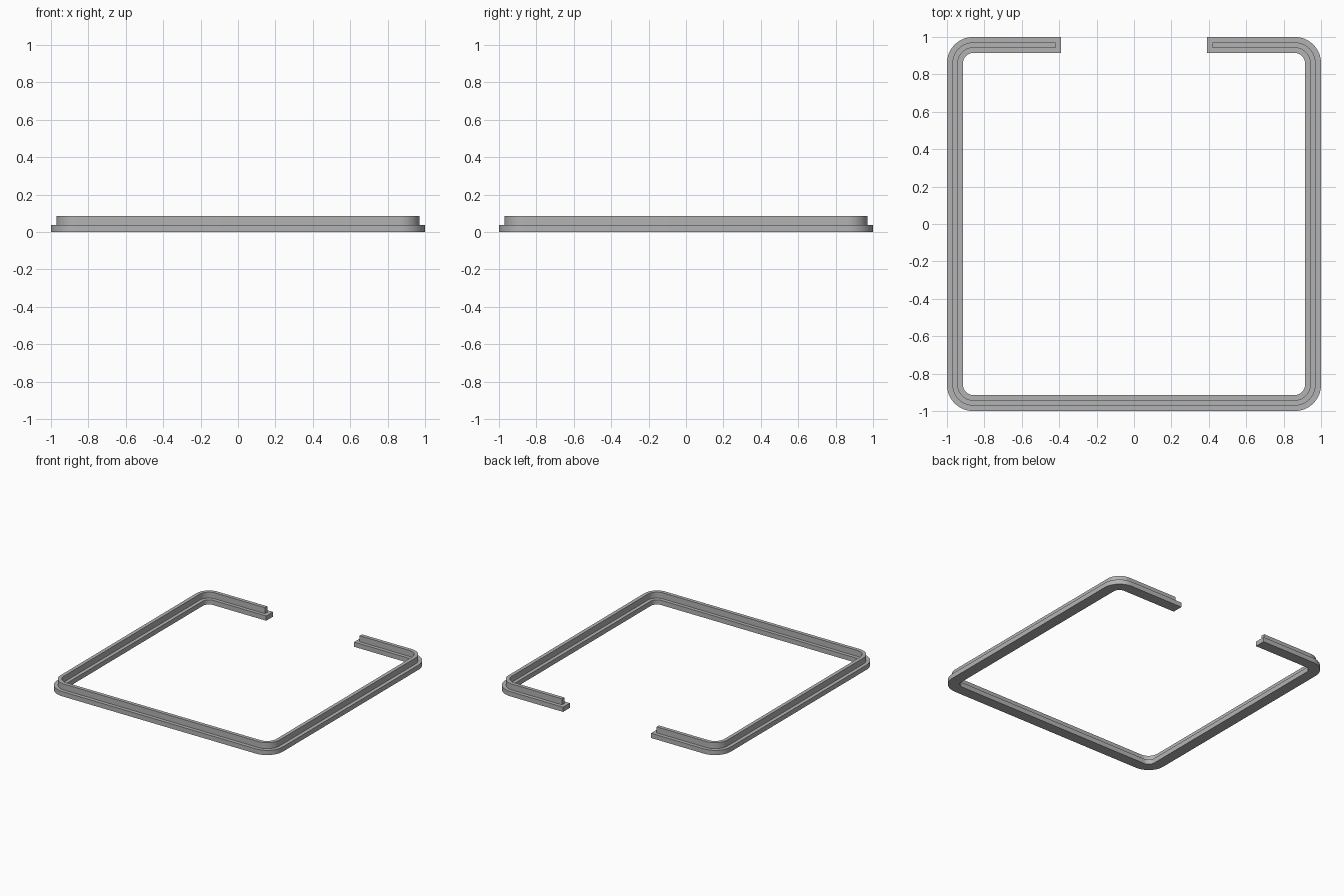
import bpy, bmesh
from math import sin, cos, pi

cube = bpy.data.objects.get("Cube")
if cube:
    bpy.data.objects.remove(cube, do_unlink=True)

grey = bpy.data.materials.new("mid_grey")
grey.use_nodes = True
COLOUR = (0.45, 0.45, 0.45, 1)
grey.diffuse_color = COLOUR
grey.node_tree.nodes["Principled BSDF"].inputs["Base Color"].default_value = COLOUR

CORNER = 0.86   # centre of every rounded corner
STEPS = 12      # segments per corner


def outline(reach, gap):
    """Open rounded-square path, from one side of the back gap to the other."""
    r = reach - CORNER
    pts = [(-gap, reach)]
    corners = [(-1, 1), (-1, -1), (1, -1), (1, 1)]
    for k, (sx, sy) in enumerate(corners):
        for i in range(STEPS + 1):
            a = pi / 2 * (k + 1 + i / STEPS)
            pts.append((sx * CORNER + r * cos(a), sy * CORNER + r * sin(a)))
    pts.append((gap, reach))
    return pts


def rail(name, inner, outer, bottom, top, gap):
    """Sweep a rectangular section along the open path and cap both ends."""
    bm = bmesh.new()
    section = [(inner, bottom), (outer, bottom), (outer, top), (inner, top)]
    rows = [[bm.verts.new((x, y, z)) for x, y in outline(reach, gap)]
            for reach, z in section]
    for j in range(4):
        a, b = rows[j], rows[(j + 1) % 4]
        for i in range(len(a) - 1):
            bm.faces.new((a[i], a[i + 1], b[i + 1], b[i]))
    for end in (0, -1):
        bm.faces.new([row[end] for row in rows])
    bmesh.ops.recalc_face_normals(bm, faces=bm.faces)
    mesh = bpy.data.meshes.new(name)
    bm.to_mesh(mesh)
    bm.free()
    mesh.materials.append(grey)
    obj = bpy.data.objects.new(name, mesh)
    bpy.context.collection.objects.link(obj)
    bpy.ops.object.select_all(action="DESELECT")
    obj.select_set(True)
    bpy.context.view_layer.objects.active = obj
    bpy.ops.object.shade_smooth_by_angle(angle=pi / 6)


# Wide flat base strip and the narrower ridge standing on it
rail("base_strip", 0.914, 1.0, 0, 0.038, 0.39)
rail("upper_ridge", 0.942, 0.971, 0.038, 0.086, 0.42)
